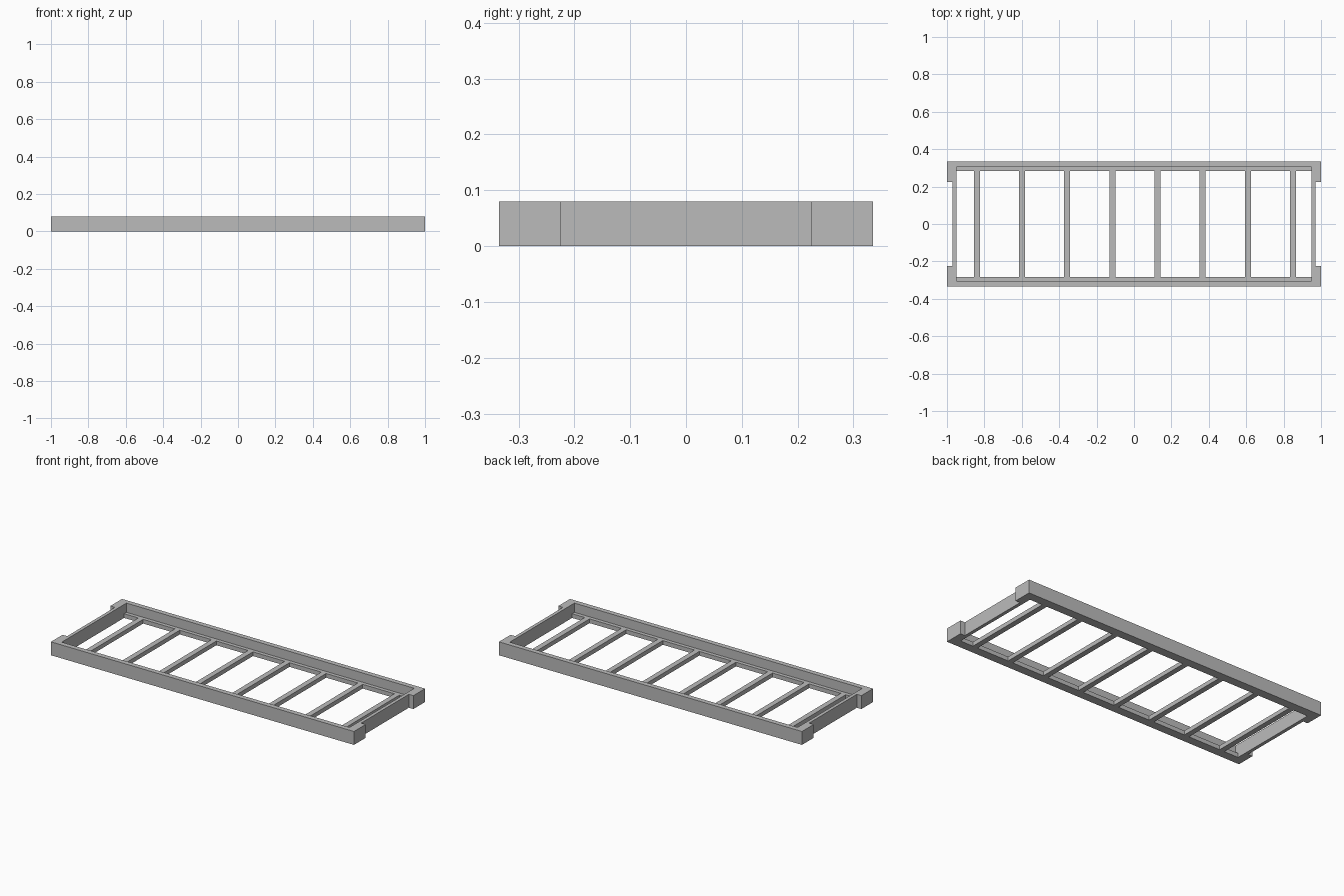
import bpy
import bmesh
from mathutils import Vector

HEIGHT = 0.08        # full frame height
SHELF = 0.025        # height of ledges and rungs
INNER_X, INNER_Y = 0.95, 0.305
LEDGE_Y = 0.283

cube = bpy.data.objects.get("Cube")
if cube:
    bpy.data.objects.remove(cube, do_unlink=True)

grey = bpy.data.materials.new("plain_grey")
grey.use_nodes = True
colour = (0.5, 0.5, 0.5, 1)
grey.diffuse_color = colour
grey.node_tree.nodes["Principled BSDF"].inputs["Base Color"].default_value = colour


def add_object(name, bm):
    bmesh.ops.recalc_face_normals(bm, faces=bm.faces)
    mesh = bpy.data.meshes.new(name)
    bm.to_mesh(mesh)
    bm.free()
    mesh.materials.append(grey)
    obj = bpy.data.objects.new(name, mesh)
    bpy.context.collection.objects.link(obj)
    return obj


def box(name, x0, x1, y0, y1, z0, z1):
    bm = bmesh.new()
    bmesh.ops.create_cube(bm, size=1)
    low, high = Vector((x0, y0, z0)), Vector((x1, y1, z1))
    bmesh.ops.scale(bm, vec=high - low, verts=bm.verts)
    bmesh.ops.translate(bm, vec=(low + high) / 2, verts=bm.verts)
    return add_object(name, bm)


def mirrored_loop(quarter):
    """Mirror a quarter outline into a closed loop around the origin."""
    right = quarter + [(x, -y) for x, y in reversed(quarter)]
    return right + [(-x, y) for x, y in reversed(right)]


def ring_prism(name, outlines, height):
    """Extrude the area between an outer outline and an inner one."""
    bm = bmesh.new()
    for outline in outlines:
        verts = [bm.verts.new((x, y, 0)) for x, y in outline]
        for a, b in zip(verts, verts[1:] + verts[:1]):
            bm.edges.new((a, b))
    bmesh.ops.triangle_fill(bm, use_beauty=True, edges=bm.edges[:], normal=(0, 0, 1))
    result = bmesh.ops.extrude_face_region(bm, geom=bm.faces[:], use_keep_orig=True)
    top = [g for g in result["geom"] if isinstance(g, bmesh.types.BMVert)]
    bmesh.ops.translate(bm, vec=(0, 0, height), verts=top)
    return add_object(name, bm)


# Outer frame with recessed end panels between corner blocks
outer = mirrored_loop([(1, 0.335), (1, 0.225), (0.97, 0.225)])
inner = mirrored_loop([(INNER_X, INNER_Y)])
ring_prism("outer_frame", [outer, inner], HEIGHT)

# Low ledges along the inside of both long rails
box("back_ledge", -INNER_X, INNER_X, LEDGE_Y, INNER_Y, 0, SHELF)
box("front_ledge", -INNER_X, INNER_X, -INNER_Y, -LEDGE_Y, 0, SHELF)

# Evenly spaced cross rungs
for i in range(8):
    x = -0.84 + i * 0.2415
    box(f"rung_{i + 1}", x - 0.016, x + 0.016, -LEDGE_Y, LEDGE_Y, 0, SHELF)
